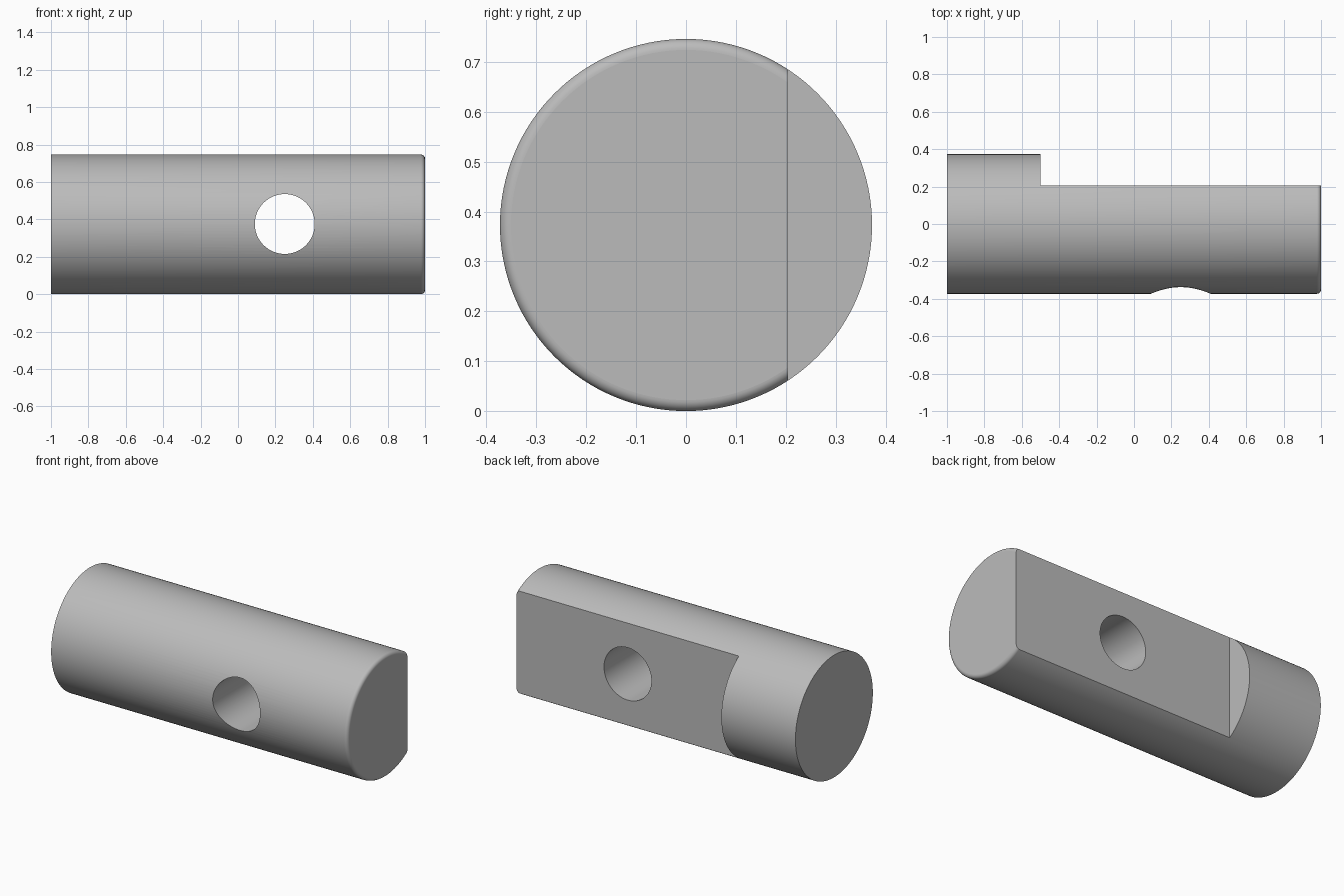
import bpy
import bmesh
from math import radians, sin, cos, pi
from mathutils import Matrix, Vector

if "Cube" in bpy.data.objects:
    bpy.data.objects.remove(bpy.data.objects["Cube"], do_unlink=True)

RADIUS, FILLET, STEPS = 0.373, 0.022, 8
CENTRE_Z = RADIUS

steel = bpy.data.materials.new("grey steel")
steel.use_nodes = True
steel.diffuse_color = (0.5, 0.5, 0.5, 1)
steel.node_tree.nodes["Principled BSDF"].inputs["Base Color"].default_value = (0.5, 0.5, 0.5, 1)


def add_object(name, bm):
    bmesh.ops.recalc_face_normals(bm, faces=bm.faces)
    mesh = bpy.data.meshes.new(name)
    bm.to_mesh(mesh)
    bm.free()
    mesh.materials.append(steel)
    obj = bpy.data.objects.new(name, mesh)
    bpy.context.collection.objects.link(obj)
    return obj


# Pin body: profile with one rounded end, spun around the x axis
bm = bmesh.new()
profile = [(-1, 0), (-1, RADIUS)]
for i in range(STEPS + 1):
    a = pi / 2 * i / STEPS
    profile.append((1 - FILLET + FILLET * sin(a), RADIUS - FILLET + FILLET * cos(a)))
profile.append((1, 0))
verts = [bm.verts.new((x, 0, r)) for x, r in profile]
edges = [bm.edges.new(pair) for pair in zip(verts, verts[1:])]
bmesh.ops.spin(bm, geom=verts + edges, cent=(0, 0, 0), axis=(1, 0, 0),
               angle=2 * pi, steps=128, use_duplicate=False)
bmesh.ops.remove_doubles(bm, verts=bm.verts, dist=0.0001)
# Merge each end cap into a single face
for x in (-1, 1):
    cap = [f for f in bm.faces if all(abs(v.co.x - x) < 0.00001 for v in f.verts)]
    bmesh.ops.dissolve_faces(bm, faces=cap, use_verts=True)
bmesh.ops.translate(bm, verts=bm.verts, vec=(0, 0, CENTRE_Z))
pin = add_object("pin_body", bm)

# Cutter for the long flat on the back
bm = bmesh.new()
bmesh.ops.create_cube(bm, size=1, matrix=Matrix.LocRotScale(
    Vector((0.5, 0.705, CENTRE_Z)), None, Vector((2, 1, 2))))
flat_cutter = add_object("flat_cutter", bm)

# Cutter for the cross hole
bm = bmesh.new()
bmesh.ops.create_cone(bm, cap_ends=True, segments=96, radius1=0.16, radius2=0.16, depth=2,
                      matrix=Matrix.Translation((0.25, 0, CENTRE_Z + 0.002))
                      @ Matrix.Rotation(pi / 2, 4, 'X'))
hole_cutter = add_object("hole_cutter", bm)

# Cut both features
bpy.ops.object.select_all(action='DESELECT')
bpy.context.view_layer.objects.active = pin
pin.select_set(True)
for cutter in (flat_cutter, hole_cutter):
    mod = pin.modifiers.new(cutter.name, 'BOOLEAN')
    mod.operation = 'DIFFERENCE'
    mod.solver = 'EXACT'
    mod.object = cutter
    bpy.ops.object.modifier_apply(modifier=mod.name)
    bpy.data.objects.remove(cutter, do_unlink=True)

# Smooth curved surfaces, keep planar faces flat
bpy.ops.object.shade_smooth_by_angle(angle=radians(25))
for face in pin.data.polygons:
    if abs(face.normal.x) > 0.999:
        face.use_smooth = False
